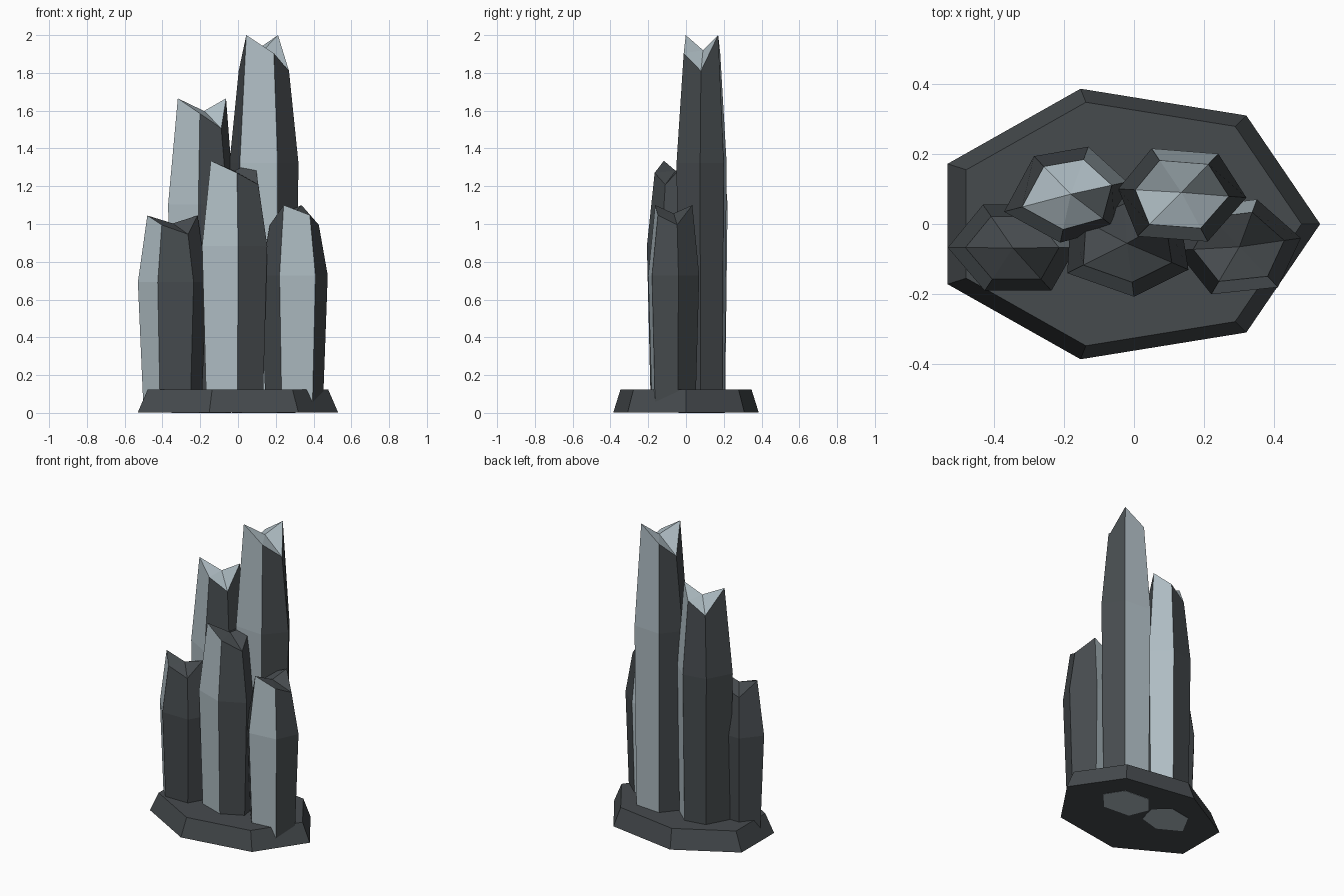
import bpy, bmesh, math

cube = bpy.data.objects.get("Cube")
if cube:
    bpy.data.objects.remove(cube, do_unlink=True)


def material(name, rgb):
    m = bpy.data.materials.new(name)
    m.use_nodes = True
    m.diffuse_color = (*rgb, 1)
    bsdf = next(n for n in m.node_tree.nodes if n.type == 'BSDF_PRINCIPLED')
    bsdf.inputs["Base Color"].default_value = (*rgb, 1)
    return m


DARK = material("dark slate", (0.061, 0.070, 0.076))
LIGHT = material("pale blue grey", (0.43, 0.51, 0.55))


def finish(name, bm):
    bmesh.ops.recalc_face_normals(bm, faces=bm.faces)
    mesh = bpy.data.meshes.new(name)
    bm.to_mesh(mesh)
    bm.free()
    mesh.materials.append(DARK)
    mesh.materials.append(LIGHT)
    obj = bpy.data.objects.new(name, mesh)
    bpy.context.collection.objects.link(obj)


def bridge(bm, low, high, pale=lambda i: False):
    """Quads between two rings; pale(i) picks the light facets."""
    n = len(low)
    for i in range(n):
        j = (i + 1) % n
        f = bm.faces.new((low[i], low[j], high[j], high[i]))
        f.material_index = int(pale(i))


# Seven-sided plinth with sloping sides
bm = bmesh.new()
rings = []
for z, s in ((0.002, 1.0), (0.125, 0.9)):
    rings.append([bm.verts.new((-0.028 * s + 0.558 * s * math.cos(math.tau * i / 7),
                                0.395 * s * math.sin(math.tau * i / 7), z))
                  for i in range(7)])
bridge(bm, *rings)
for r in rings:
    bm.faces.new(r)
finish("plinth", bm)


def crystal(name, centre, outline, height, foot_z, foot_scale, pale_cap):
    """Six-sided shard: foot, widest ring at two thirds, notched crown.
    The outline runs counter-clockwise and starts below a peak."""
    cx, cy = centre
    bm = bmesh.new()

    def ring(scale, z_of):
        return [bm.verts.new((cx + (x - cx) * scale, cy + (y - cy) * scale, z_of(i)))
                for i, (x, y) in enumerate(outline)]

    foot = ring(foot_scale, lambda i: foot_z)
    waist = ring(1.0, lambda i: height * 0.662)
    crown = ring(0.73, lambda i: height * (1.0, 0.952, 0.905)[i % 3])

    # Every third side facet is pale
    pale = lambda i: i % 3 == 0
    bridge(bm, foot, waist, pale)
    bridge(bm, waist, crown, pale)
    # Sunken crown fan and flat foot
    hub = bm.verts.new((cx, cy, height * 0.96))
    for i in range(6):
        bm.faces.new((crown[i], crown[(i + 1) % 6], hub)).material_index = int(pale_cap)
    bm.faces.new(foot).material_index = int(pale_cap)
    finish(name, bm)


# Two tall shards at the back
crystal("tall_crystal", (0.135, 0.09),
        [(0.01, -0.035), (0.21, -0.05), (0.32, 0.075),
         (0.24, 0.2), (0.05, 0.215), (-0.045, 0.1)], 2.0, 0.0, 0.92, True)
crystal("back_crystal", (-0.18, 0.085),
        [(-0.37, 0.035), (-0.21, -0.053), (-0.055, -0.01),
         (-0.02, 0.12), (-0.13, 0.22), (-0.285, 0.193)], 1.665, 0.0, 0.9, True)

# Three shorter shards along the front
crystal("right_front_crystal", (-0.345, -0.068),
        [(-0.53, -0.067), (-0.425, -0.19), (-0.235, -0.19),
         (-0.165, -0.067), (-0.26, 0.055), (-0.43, 0.055)], 1.045, 0.06, 0.85, False)
crystal("middle_front_crystal", (-0.02, -0.055),
        [(-0.19, -0.14), (0.0, -0.207), (0.155, -0.13),
         (0.13, 0.03), (-0.03, 0.1), (-0.18, 0.03)], 1.335, 0.06, 0.87, False)
crystal("left_front_crystal", (0.3, -0.065),
        [(0.22, -0.2), (0.41, -0.18), (0.475, -0.04),
         (0.35, 0.07), (0.19, 0.05), (0.12, -0.075)], 1.1, 0.06, 0.86, False)
